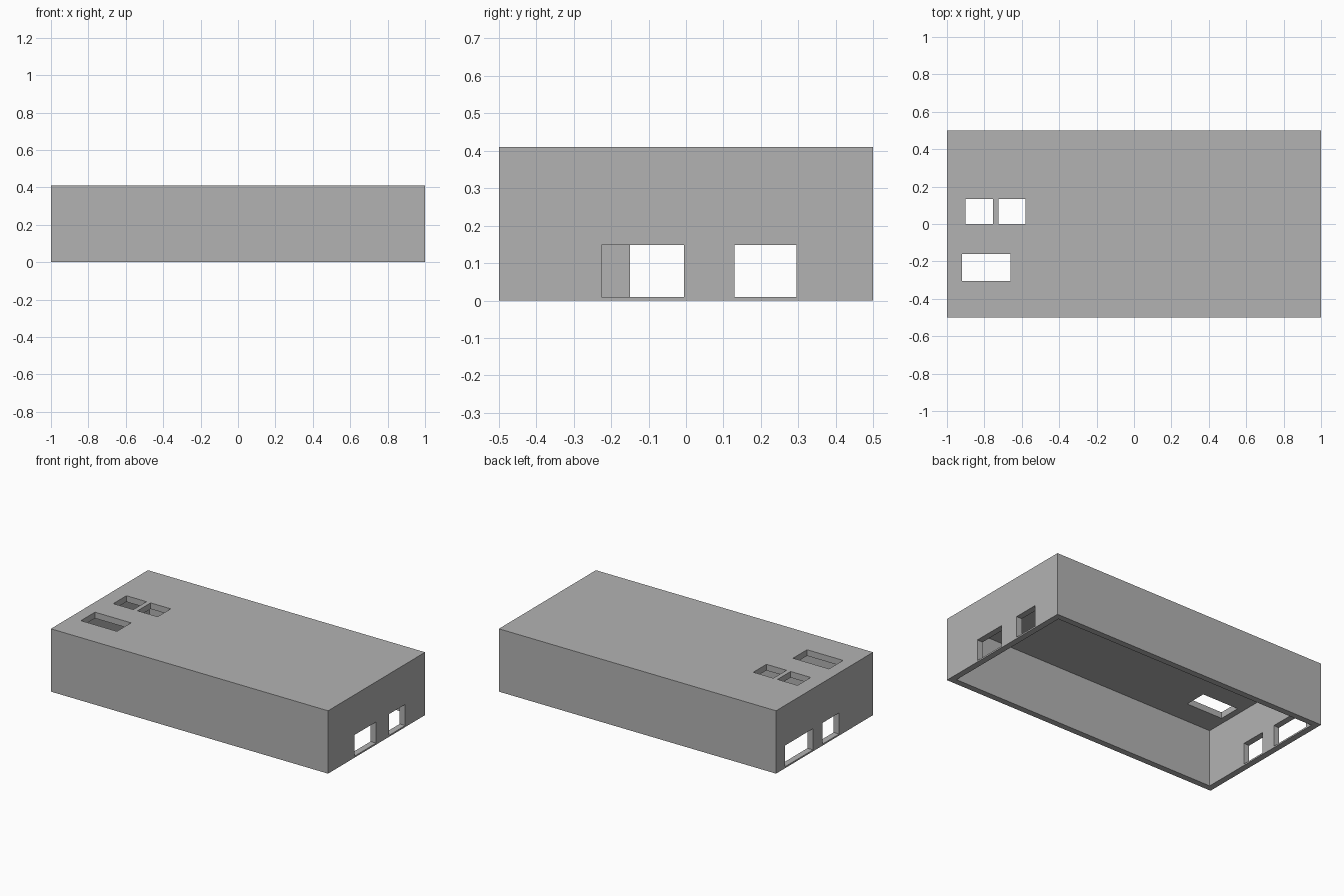
import bpy

old = bpy.data.objects.get("Cube")
if old:
    bpy.data.objects.remove(old, do_unlink=True)

LENGTH, WIDTH, HEIGHT = 2.0, 1.0, 0.41
WALL = 0.04
SILL, LINTEL = 0.01, 0.148

grey = bpy.data.materials.new("plain grey")
grey.use_nodes = True
colour = (0.45, 0.45, 0.45, 1)
grey.diffuse_color = colour
grey.node_tree.nodes["Principled BSDF"].inputs["Base Color"].default_value = colour


def box(name, xs, ys, zs):
    """Axis-aligned box spanning the given (low, high) ranges."""
    spans = (xs, ys, zs)
    bpy.ops.mesh.primitive_cube_add(size=1, location=[sum(s) / 2 for s in spans])
    ob = bpy.context.object
    ob.name = name
    ob.scale = [s[1] - s[0] for s in spans]
    bpy.ops.object.transform_apply(location=True, rotation=False, scale=True)
    ob.data.materials.append(grey)
    return ob


def cut(target, name, xs, ys, zs):
    """Subtract a box from the target and discard the cutter."""
    cutter = box(name, xs, ys, zs)
    cutter.hide_render = True
    mod = target.modifiers.new(name, "BOOLEAN")
    mod.operation = "DIFFERENCE"
    mod.solver = "EXACT"
    mod.object = cutter
    bpy.context.view_layer.objects.active = target
    bpy.ops.object.modifier_apply(modifier=mod.name)
    bpy.data.objects.remove(cutter, do_unlink=True)


# Outer body of the enclosure
hx, hy = LENGTH / 2, WIDTH / 2
shell = box("enclosure_shell", (-hx, hx), (-hy, hy), (0, HEIGHT))

# Hollow interior, open underneath
cut(shell, "cavity", (-hx + WALL, hx - WALL), (-hy + WALL, hy - WALL),
    (-0.1, HEIGHT - WALL))

# Openings through the two end walls
end_openings = {
    1: [(-0.225, -0.005), (0.13, 0.295)],
    -1: [(-0.15, 0.02), (0.12, 0.41)],
}
for side, openings in end_openings.items():
    xs = sorted((side * (hx - 2 * WALL), side * (hx + WALL)))
    for ys in openings:
        cut(shell, "end_opening", xs, ys, (SILL, LINTEL))

# Openings through the roof
roof_openings = [
    ((-0.9, -0.755), (0, 0.135)),
    ((-0.725, -0.58), (0, 0.135)),
    ((-0.92, -0.66), (-0.305, -0.16)),
]
for xs, ys in roof_openings:
    cut(shell, "roof_opening", xs, ys, (HEIGHT - 2 * WALL, HEIGHT + WALL))

# Flat faces in the single colour
shell.data.materials.clear()
shell.data.materials.append(grey)
for face in shell.data.polygons:
    face.material_index = 0
    face.use_smooth = False
